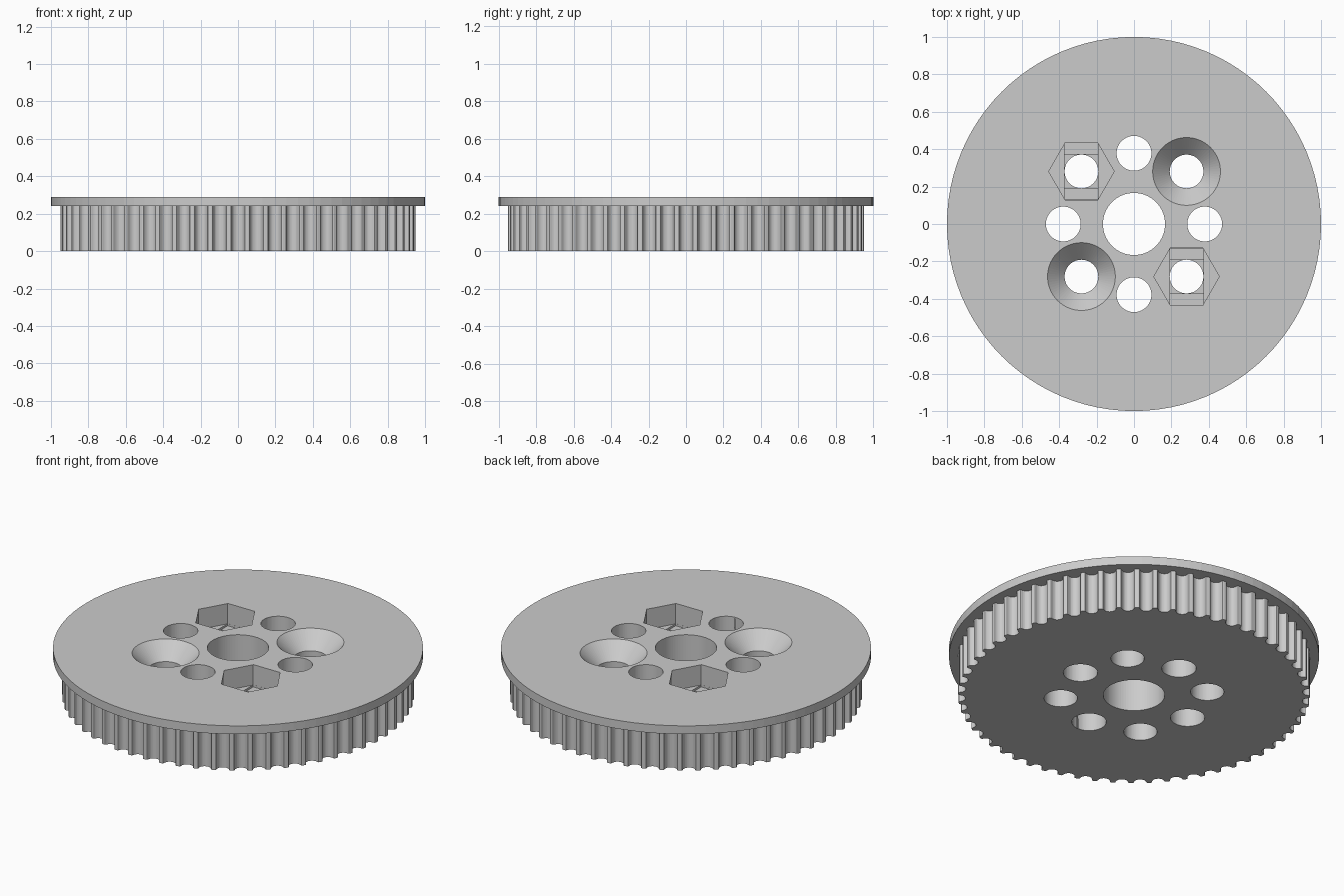
import bpy
import bmesh
from math import sin, cos, pi, tau
from mathutils import Matrix, Vector

TEETH = 60
HEIGHT = 0.29
FLANGE_Z = 0.24
WHEEL_R = 0.95
BOLT = 0.281      # x and y offset of the diagonal bolts
BOLT_R = 0.09

if "Cube" in bpy.data.objects:
    bpy.data.objects.remove(bpy.data.objects["Cube"], do_unlink=True)

grey = bpy.data.materials.new("light_grey")
grey.use_nodes = True
colour = (0.6, 0.6, 0.6, 1)
grey.diffuse_color = colour
grey.node_tree.nodes["Principled BSDF"].inputs["Base Color"].default_value = colour


def prism(name, outline, z0, z1):
    """Extrude a flat outline between two heights."""
    bm = bmesh.new()
    base = bm.faces.new([bm.verts.new((x, y, z0)) for x, y in outline])
    top = bmesh.ops.extrude_face_region(bm, geom=[base])["geom"]
    bmesh.ops.translate(bm, vec=(0, 0, z1 - z0),
                        verts=[v for v in top if isinstance(v, bmesh.types.BMVert)])
    bmesh.ops.recalc_face_normals(bm, faces=bm.faces)
    return finish(name, bm)


def cone(name, x, y, r0, r1, z0, z1, sides=72):
    bm = bmesh.new()
    bmesh.ops.create_cone(bm, cap_ends=True, segments=sides, radius1=r0, radius2=r1,
                          depth=z1 - z0, matrix=Matrix.Translation((x, y, (z0 + z1) / 2)))
    return finish(name, bm)


def finish(name, bm):
    mesh = bpy.data.meshes.new(name)
    bm.to_mesh(mesh)
    bm.free()
    mesh.materials.append(grey)
    obj = bpy.data.objects.new(name, mesh)
    bpy.context.collection.objects.link(obj)
    return obj


def combine(target, tool, operation):
    """Apply a boolean and discard the tool."""
    tool.hide_render = True
    mod = target.modifiers.new(tool.name, "BOOLEAN")
    mod.operation, mod.solver, mod.object = operation, "EXACT", tool
    bpy.context.view_layer.objects.active = target
    bpy.ops.object.modifier_apply(modifier=mod.name)
    bpy.data.objects.remove(tool, do_unlink=True)


def box(x, y, hx, hy):
    return [(x - hx, y - hy), (x + hx, y - hy), (x + hx, y + hy), (x - hx, y + hy)]


# Toothed rim: half of one rounded belt groove as (sideways, depth)
half = [(0.0427, 0), (0.037, 0.0019), (0.0342, 0.0066), (0.0331, 0.012),
        (0.0313, 0.0173), (0.0288, 0.0224), (0.0258, 0.0272),
        (0.0205, 0.0321), (0.0142, 0.0356), (0.0073, 0.0378)]
groove = [(-s, d) for s, d in half] + [(0, 0.0385)] + half[::-1]
rim = []
for i in range(TEETH):
    a = tau * i / TEETH
    for s, d in groove:
        r = WHEEL_R - d
        rim.append((r * cos(a) - s * sin(a), r * sin(a) + s * cos(a)))
pulley = prism("toothed_pulley", rim, 0, FLANGE_Z + 0.02)

# Belt flange on top
combine(pulley, cone("flange", 0, 0, 1, 1, FLANGE_Z, HEIGHT, 96), "UNION")

# Central bore and four plain holes
holes = [(0, 0, 0.166)]
holes += [(0.378 * cos(k * pi / 2), 0.378 * sin(k * pi / 2), 0.093) for k in range(4)]
# Four diagonal bolt holes
holes += [(sx * BOLT, sy * BOLT, BOLT_R) for sx in (-1, 1) for sy in (-1, 1)]
for x, y, r in holes:
    combine(pulley, cone("hole_cutter", x, y, r, r, -0.1, HEIGHT + 0.1), "DIFFERENCE")

for side in (-1, 1):
    # Countersunk screw seat
    p = side * BOLT
    combine(pulley, cone("countersink_cutter", p, p, BOLT_R - 0.01, 0.191,
                         HEIGHT - 0.103, HEIGHT + 0.01), "DIFFERENCE")
    # Hexagonal nut pocket with two bridging steps in its floor
    x, y = side * BOLT, -side * BOLT
    hexagon = [(x + 0.175 * cos(k * pi / 3), y + 0.175 * sin(k * pi / 3)) for k in range(6)]
    floor = HEIGHT - 0.121
    for outline, depth in ((hexagon, 0), (box(x, y, 0.0895, 0.151), 0.012),
                           (box(x, y, 0.0895, 0.0895), 0.024)):
        combine(pulley, prism("pocket_cutter", outline, floor - depth, HEIGHT + 0.1),
                "DIFFERENCE")

# Crisp machined faces
bpy.context.view_layer.objects.active = pulley
for face in pulley.data.polygons:
    face.use_smooth = False
